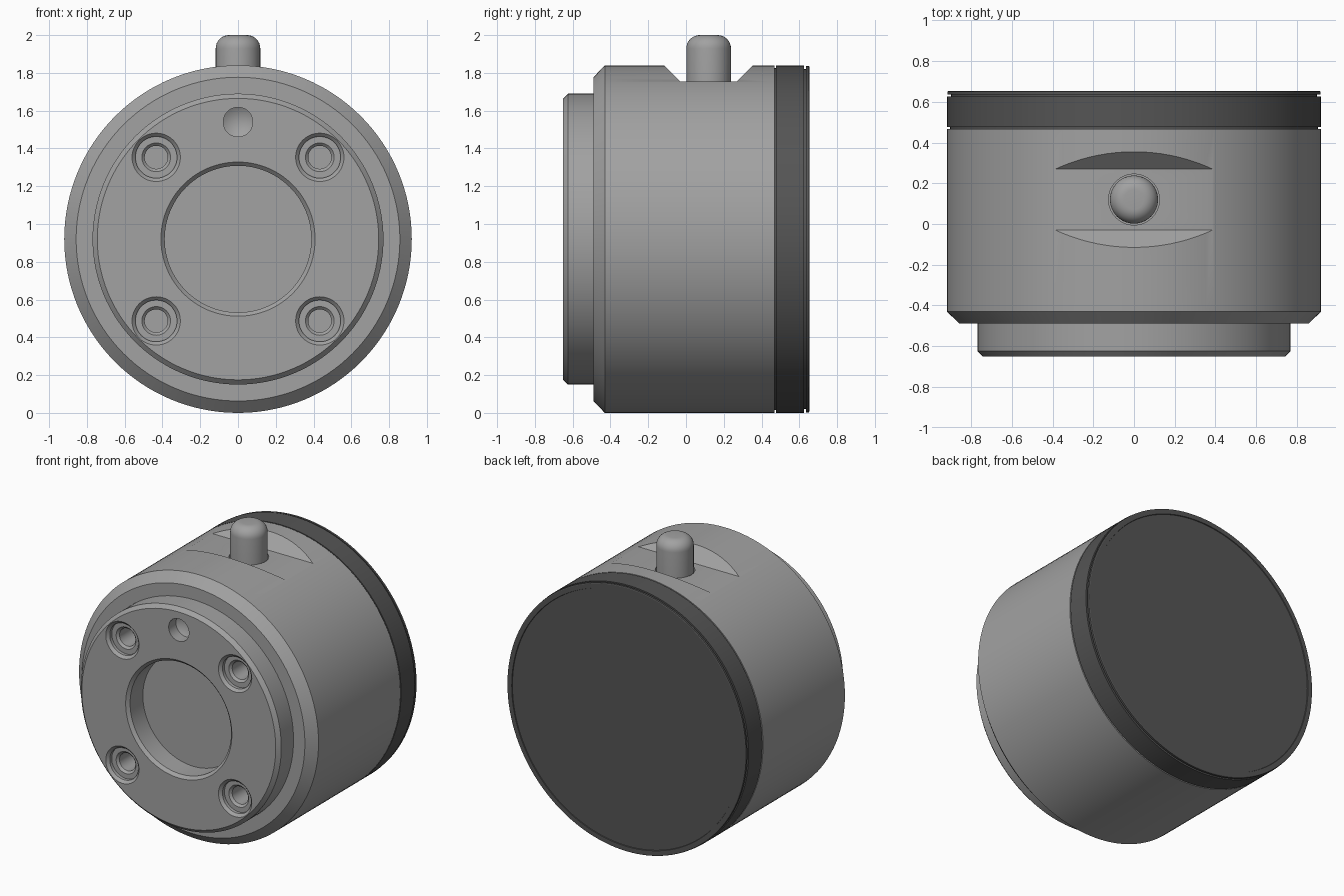
import bpy, bmesh, math
from mathutils import Vector

cube = bpy.data.objects.get("Cube")
if cube:
    bpy.data.objects.remove(cube, do_unlink=True)

AXIS_Z = 0.92  # height of the main axis
R = 0.92       # outer radius


def material(name, value):
    m = bpy.data.materials.new(name)
    m.use_nodes = True
    colour = (value, value, value, 1)
    m.diffuse_color = colour
    m.node_tree.nodes["Principled BSDF"].inputs["Base Color"].default_value = colour
    return m


steel = material("steel grey", 0.36)
dark = material("dark grey", 0.09)


def finish(name, bm, loc, mat):
    bmesh.ops.recalc_face_normals(bm, faces=bm.faces)
    mesh = bpy.data.meshes.new(name)
    bm.to_mesh(mesh)
    bm.free()
    ob = bpy.data.objects.new(name, mesh)
    ob.location = loc
    mesh.materials.append(mat)
    bpy.context.collection.objects.link(ob)
    return ob


def lathe(name, profile, loc, mat, axis="Y", steps=128):
    """Turn (position along axis, radius) points into a solid."""
    bm = bmesh.new()
    ax = Vector((0, 1, 0)) if axis == "Y" else Vector((0, 0, 1))
    verts = [bm.verts.new(Vector((r, 0, 0)) + ax * a) for a, r in profile]
    edges = [bm.edges.new(pair) for pair in zip(verts, verts[1:])]
    bmesh.ops.spin(bm, geom=verts + edges, cent=(0, 0, 0), axis=ax,
                   angle=math.tau, steps=steps, use_merge=True)
    bmesh.ops.remove_doubles(bm, verts=bm.verts, dist=1e-5)
    return finish(name, bm, loc, mat)


def select(ob):
    bpy.ops.object.select_all(action="DESELECT")
    ob.select_set(True)
    bpy.context.view_layer.objects.active = ob


def cut(target, cutter):
    mod = target.modifiers.new("cut", "BOOLEAN")
    mod.operation = "DIFFERENCE"
    mod.solver = "EXACT"
    mod.object = cutter
    select(target)
    bpy.ops.object.modifier_apply(modifier=mod.name)
    bpy.data.objects.remove(cutter, do_unlink=True)


# Main body with chamfered shoulder, front boss and shallow bore
centre = (0, 0, AXIS_Z)
body = lathe("body", [
    (-0.49, 0), (-0.49, 0.388), (-0.63, 0.388), (-0.65, 0.408),
    (-0.65, 0.745), (-0.625, 0.77), (-0.49, 0.77), (-0.49, 0.857),
    (-0.43, R), (0.468, R), (0.468, 0)], centre, steel)

# Four counterbored bolt holes
for sx in (-1, 1):
    for sz in (-1, 1):
        cut(body, lathe("bolt_hole_cutter", [
            (-0.7, 0), (-0.7, 0.128), (-0.65, 0.128), (-0.632, 0.11),
            (-0.61, 0.11), (-0.61, 0.076), (-0.595, 0.061),
            (-0.45, 0.061), (-0.45, 0)],
            (sx * 0.433, 0, AXIS_Z + sz * 0.433), steel, steps=48))

# Drilled locating hole with a conical bottom
cut(body, lathe("locating_hole_cutter", [
    (-0.7, 0), (-0.7, 0.078), (-0.57, 0.078), (-0.525, 0)],
    (0, 0, 1.54), steel, steps=48))

# Flat with sloping ends across the top
bm = bmesh.new()
side = [bm.verts.new((-0.6, y, z)) for y, z in
        ((-0.03, 1.755), (0.27, 1.755), (0.47, 1.955), (-0.23, 1.955))]
face = bm.faces.new(side)
ext = bmesh.ops.extrude_face_region(bm, geom=[face])
bmesh.ops.translate(bm, vec=(1.2, 0, 0),
                    verts=[v for v in ext["geom"] if isinstance(v, bmesh.types.BMVert)])
cut(body, finish("flat_cutter", bm, (0, 0, 0), steel))

# Clearance hole around the pin
cut(body, lathe("pin_hole_cutter", [(1.7, 0), (1.7, 0.125), (1.9, 0.125), (1.9, 0)],
                (0, 0.12, 0), steel, "Z", 64))

# Round-topped pin
dome = [(1.93 + 0.07 * math.sin(t), 0.048 + 0.07 * math.cos(t))
        for t in (math.pi / 2 * i / 8 for i in range(9))]
pin = lathe("pin", [(1.69, 0), (1.69, 0.118)] + dome + [(2.0, 0)],
            (0, 0.12, 0), steel, "Z", 64)

# Dark rear cover: recessed joint, band, thin groove, lip and inset disc
cover = lathe("rear_cover", [
    (0.46, 0), (0.46, 0.905), (0.476, 0.905), (0.476, R), (0.626, R),
    (0.626, 0.9), (0.636, 0.9), (0.636, 0.917), (0.65, 0.917),
    (0.653, 0.912), (0.653, 0.882), (0.648, 0.88), (0.648, 0)], centre, dark)

for ob in (body, pin, cover):
    select(ob)
    bpy.ops.object.shade_smooth_by_angle(angle=math.radians(25))
